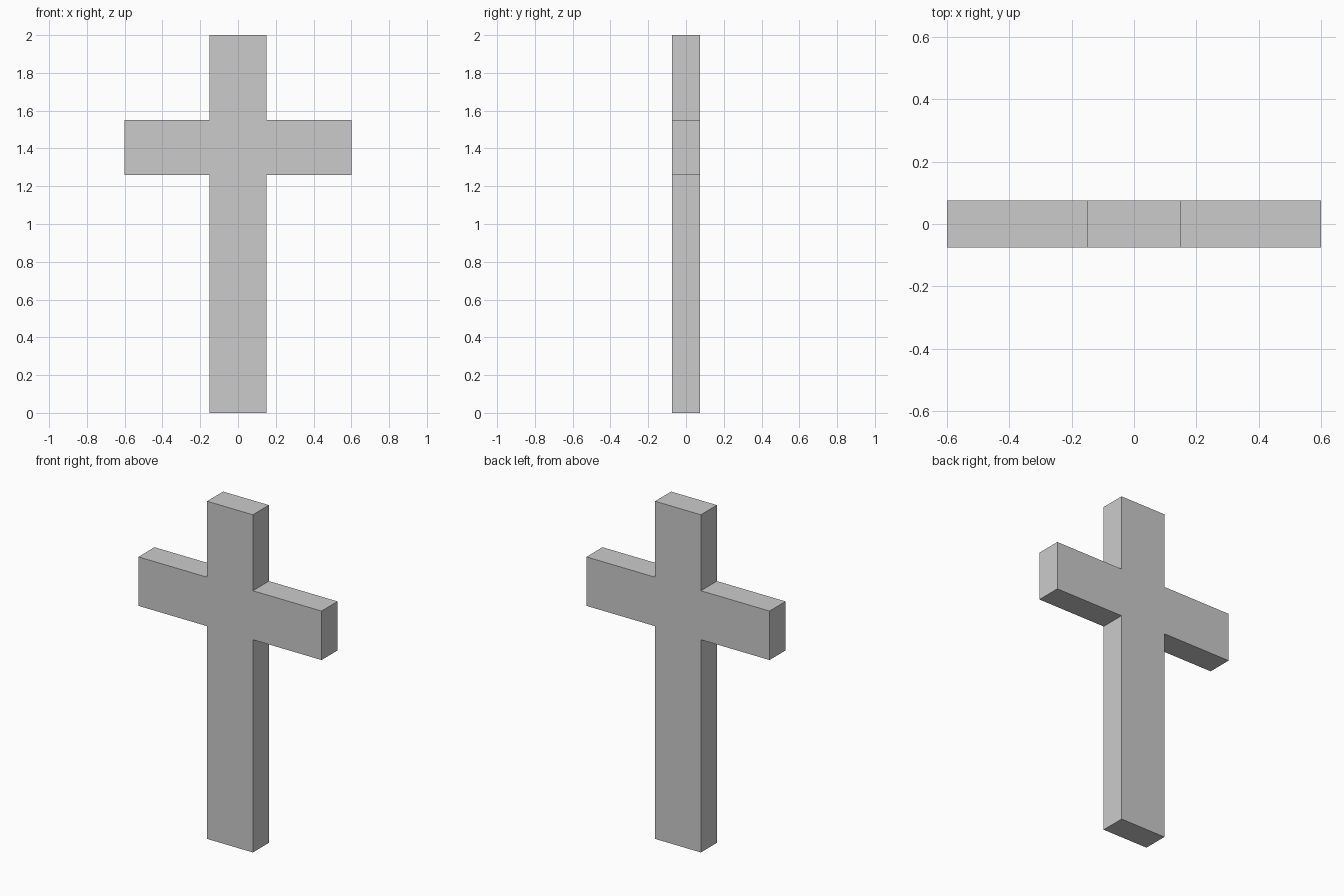
import bpy
import bmesh

if "Cube" in bpy.data.objects:
    bpy.data.objects.remove(bpy.data.objects["Cube"])

HALF_DEPTH = 0.075

# Right half of the outline (x, z), from bottom to top; mirrored for the left
right = [(0.15, 0.0), (0.15, 1.26), (0.6, 1.26),
         (0.6, 1.55), (0.15, 1.55), (0.15, 2.0)]
outline = right + [(-x, z) for x, z in reversed(right)]

# Cross: one flat outline extruded front to back
bm = bmesh.new()
front = bm.faces.new([bm.verts.new((x, -HALF_DEPTH, z)) for x, z in outline])
result = bmesh.ops.extrude_face_region(bm, geom=[front], use_keep_orig=True)
back_verts = [g for g in result["geom"] if isinstance(g, bmesh.types.BMVert)]
bmesh.ops.translate(bm, verts=back_verts, vec=(0, 2 * HALF_DEPTH, 0))
bmesh.ops.recalc_face_normals(bm, faces=bm.faces[:])

mesh = bpy.data.meshes.new("cross")
bm.to_mesh(mesh)
bm.free()
bpy.context.collection.objects.link(bpy.data.objects.new("cross", mesh))
